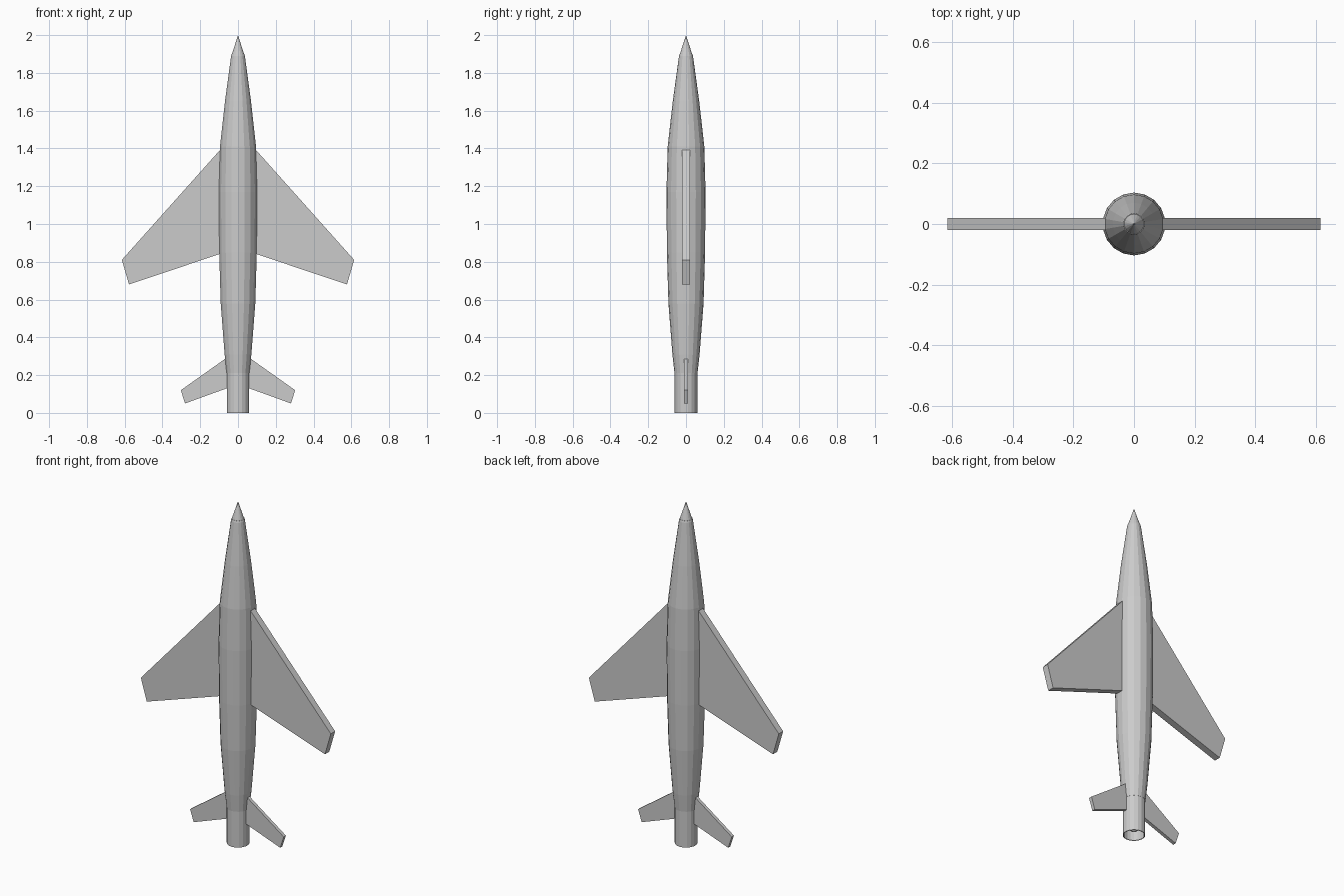
import bpy, bmesh, math

if "Cube" in bpy.data.objects:
    bpy.data.objects.remove(bpy.data.objects["Cube"])

grey = bpy.data.materials.new("light grey")
grey.diffuse_color = (0.6, 0.6, 0.6, 1)
grey.use_nodes = True
grey.node_tree.nodes["Principled BSDF"].inputs["Base Color"].default_value = grey.diffuse_color
SIDES = 18


def finish(name, bm, closed=True):
    if closed:
        bmesh.ops.recalc_face_normals(bm, faces=bm.faces)
    me = bpy.data.meshes.new(name)
    bm.to_mesh(me)
    bm.free()
    me.materials.append(grey)
    ob = bpy.data.objects.new(name, me)
    bpy.context.collection.objects.link(ob)
    return ob


def lathe(name, profile):
    """Revolve (radius, z) points round the z axis; radius 0 closes to a tip."""
    bm = bmesh.new()
    rings = []
    for r, z in profile:
        if r == 0:
            rings.append([bm.verts.new((0, 0, z))] * SIDES)
        else:
            rings.append([bm.verts.new((r * math.cos(a), r * math.sin(a), z))
                          for a in (math.pi / 2 + 2 * math.pi * i / SIDES for i in range(SIDES))])
    for lo, hi in zip(rings, rings[1:]):
        for i in range(SIDES):
            j = (i + 1) % SIDES
            quad = list(dict.fromkeys((lo[i], lo[j], hi[j], hi[i])))
            bm.faces.new(quad)
    return finish(name, bm)


def fin(name, outline, half, side):
    """Flat plate from an (x, z) outline, mirrored by side."""
    bm = bmesh.new()
    front, back = [[bm.verts.new((side * x, y, z)) for x, z in outline] for y in (-half, half)]
    bm.faces.new(front)
    bm.faces.new(back)
    n = len(outline)
    for i in range(n):
        j = (i + 1) % n
        bm.faces.new((front[i], front[j], back[j], back[i]))
    return finish(name, bm)


# Fuselage, nose cone, hollow tail pipe and its inner spike
lathe("fuselage", [(0, 0.21), (0.061, 0.21), (0.072, 0.31), (0.093, 0.58), (0.101, 0.85),
                   (0.1035, 1.17), (0.097, 1.41), (0.07, 1.65), (0.037, 1.89), (0.034, 1.9), (0, 1.9)])
lathe("nose_cone", [(0, 1.895), (0.034, 1.895), (0, 2.0)])
lathe("tail_pipe", [(0.06, 0.22), (0.06, 0), (0.055, 0), (0.055, 0.2), (0, 0.2)])
lathe("exhaust_spike", [(0, 0.2), (0.03, 0.2), (0.018, 0.03), (0, 0.02)])

# Swept wings and tail fins on both sides
for side, label in ((1, "right"), (-1, "left")):
    fin(label + "_wing", [(0.07, 1.42), (0.615, 0.81), (0.577, 0.68), (0.07, 0.85)], 0.02, side)
    fin(label + "_tail_fin", [(0.04, 0.306), (0.303, 0.12), (0.28, 0.05), (0.04, 0.137)], 0.01, side)
